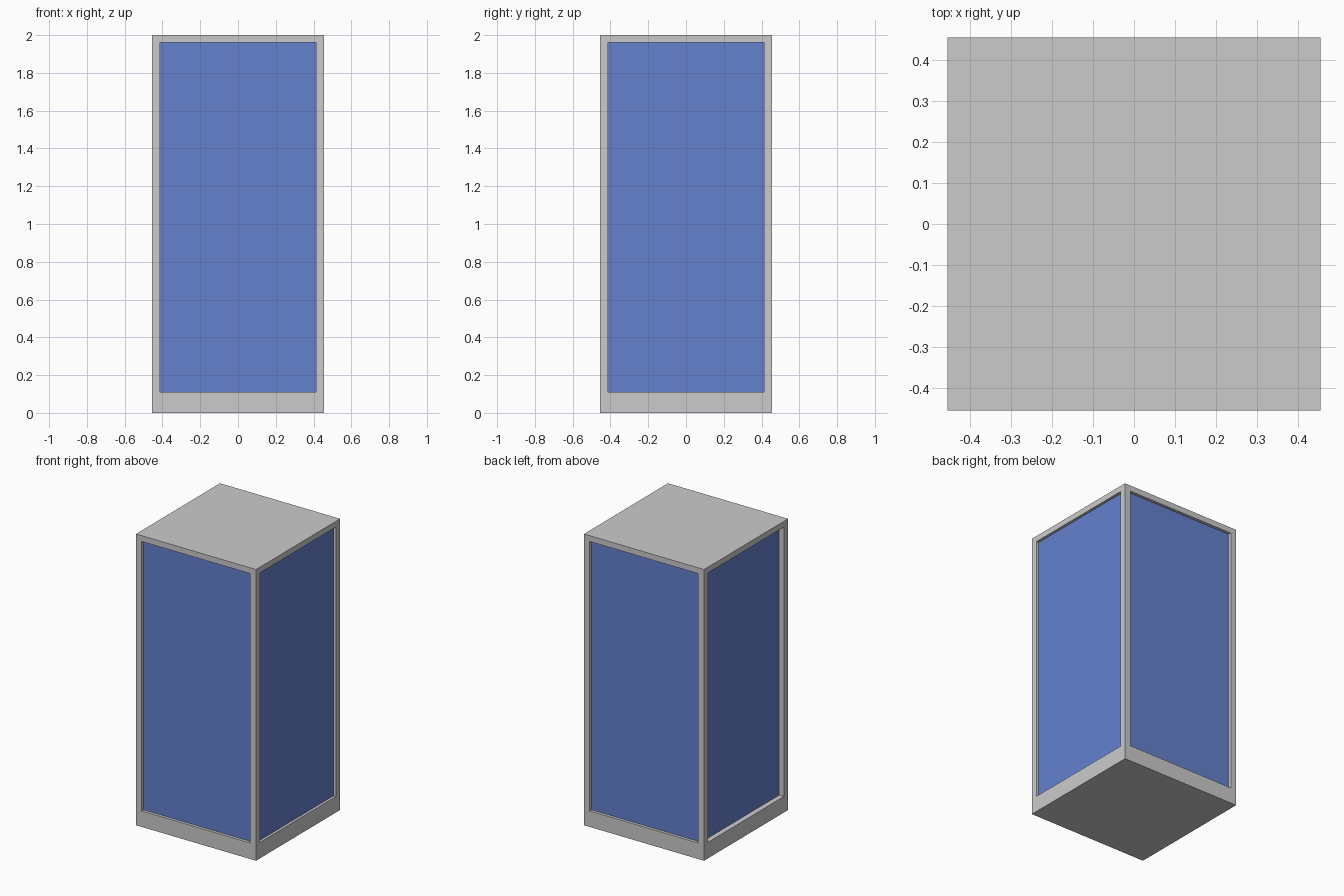
import bpy

if "Cube" in bpy.data.objects:
    bpy.data.objects.remove(bpy.data.objects["Cube"])

W, H = 0.456, 2.0          # half width, height
OPEN, Z0, Z1 = 0.412, 0.11, 1.96   # opening half width, sill, lintel


def box(name, lo, hi):
    bpy.ops.mesh.primitive_cube_add(size=1, location=[(a + b) / 2 for a, b in zip(lo, hi)])
    ob = bpy.context.object
    ob.name = name
    ob.scale = [b - a for a, b in zip(lo, hi)]
    bpy.ops.object.transform_apply(location=False, rotation=False, scale=True)
    return ob


# Frame: solid block with openings cut through both ways, leaving posts, base and roof
frame = box("cabin_frame", (-W, -W, 0), (W, W, H))
for axis in "xy":
    sx, sy = (1, OPEN) if axis == "x" else (OPEN, 1)
    cutter = box("opening_cutter_" + axis, (-sx, -sy, Z0), (sx, sy, Z1))
    mod = frame.modifiers.new("opening_" + axis, "BOOLEAN")
    mod.operation, mod.solver, mod.object = "DIFFERENCE", "EXACT", cutter
    bpy.context.view_layer.objects.active = frame
    bpy.ops.object.modifier_apply(modifier=mod.name)
    bpy.data.objects.remove(cutter)

# Glass panels, each set back from its face
glass = bpy.data.materials.new("blue_glass")
glass.diffuse_color = (0.13, 0.22, 0.62, 1)
glass.use_nodes = True
glass.node_tree.nodes["Principled BSDF"].inputs["Base Color"].default_value = glass.diffuse_color
T = 0.01
for name, axis, sign, depth in (("front_glass", 1, -1, 0.02), ("back_glass", 1, 1, 0.02),
                                ("right_glass", 0, 1, 0.018), ("left_glass", 0, -1, 0.036)):
    outer = sign * (W - depth)
    inner = outer - sign * T
    lo, hi = [-OPEN, -OPEN, Z0], [OPEN, OPEN, Z1]
    lo[axis], hi[axis] = min(outer, inner), max(outer, inner)
    box(name, lo, hi).data.materials.append(glass)
